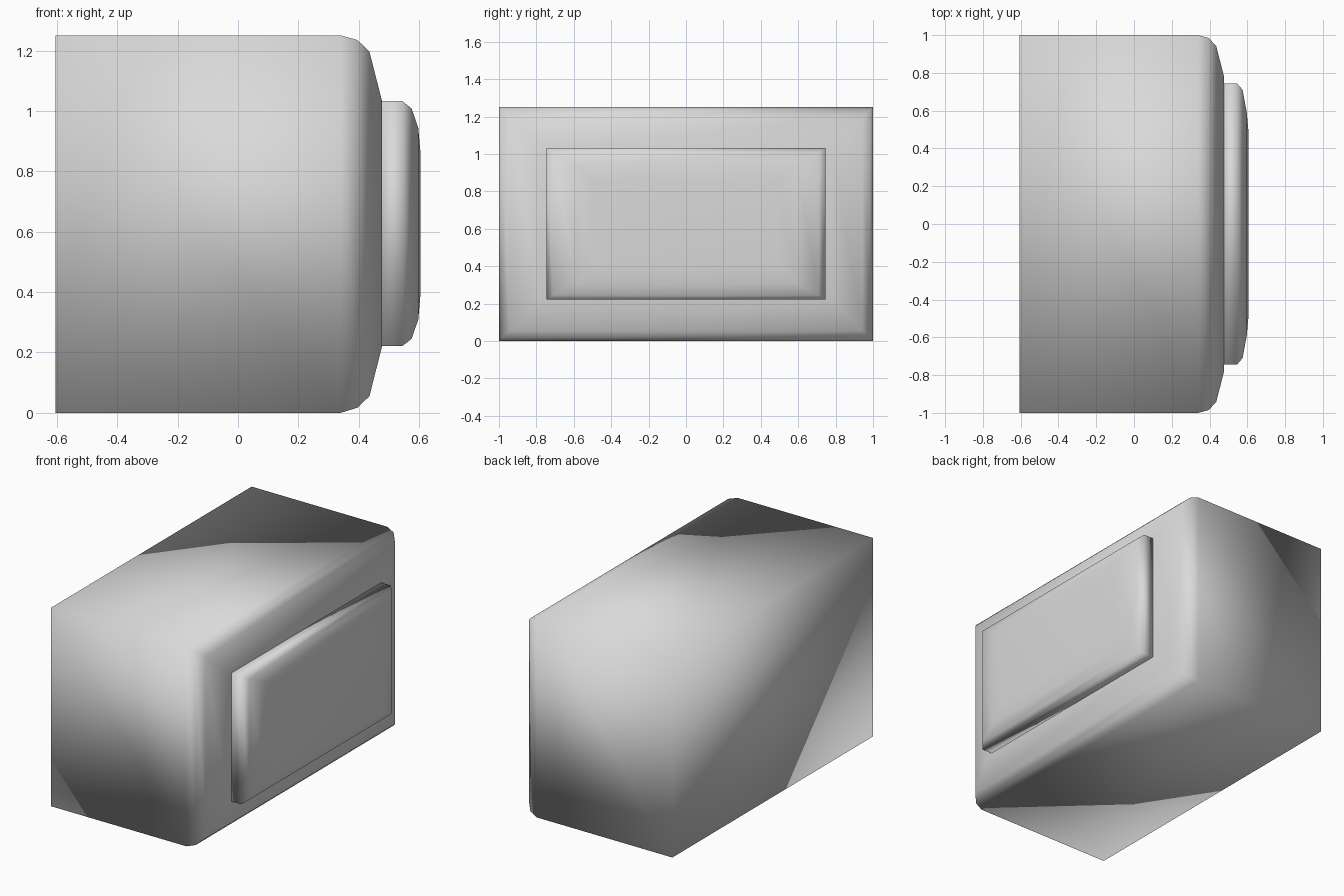
import bpy
import bmesh

if "Cube" in bpy.data.objects:
    bpy.data.objects.remove(bpy.data.objects["Cube"])

grey = bpy.data.materials.new("light_grey")
grey.diffuse_color = (0.7, 0.7, 0.7, 1)
grey.use_nodes = True
grey.node_tree.nodes["Principled BSDF"].inputs["Base Color"].default_value = grey.diffuse_color


def rect_loft(name, rings):
    """Loft rectangles along x; each ring is (x, half_y, z_low, z_high)."""
    bm = bmesh.new()
    loops = []
    for x, y, lo, hi in rings:
        corners = ((-y, lo), (y, lo), (y, hi), (-y, hi))
        loops.append([bm.verts.new((x, cy, cz)) for cy, cz in corners])
    for a, b in zip(loops, loops[1:]):
        for i in range(4):
            j = (i + 1) % 4
            bm.faces.new((a[i], a[j], b[j], b[i]))
    bm.faces.new(loops[0][::-1])
    bm.faces.new(loops[-1])
    bmesh.ops.recalc_face_normals(bm, faces=bm.faces)
    for f in bm.faces:
        f.smooth = True
    mesh = bpy.data.meshes.new(name)
    bm.to_mesh(mesh)
    bm.free()
    mesh.materials.append(grey)
    obj = bpy.data.objects.new(name, mesh)
    bpy.context.collection.objects.link(obj)
    return obj


# Main block with a rounded front rim
rect_loft("body", [
    (-0.605, 1.0, 0.0, 1.25),
    (0.34, 1.0, 0.0, 1.25),
    (0.395, 0.985, 0.017, 1.235),
    (0.435, 0.943, 0.055, 1.197),
    (0.477, 0.78, 0.22, 1.033),
])

# Raised front panel with softened edges
rect_loft("front_panel", [
    (0.475, 0.745, 0.222, 1.032),
    (0.545, 0.745, 0.222, 1.032),
    (0.575, 0.71, 0.245, 1.008),
    (0.597, 0.59, 0.31, 0.943),
    (0.605, 0.50, 0.40, 0.855),
])
